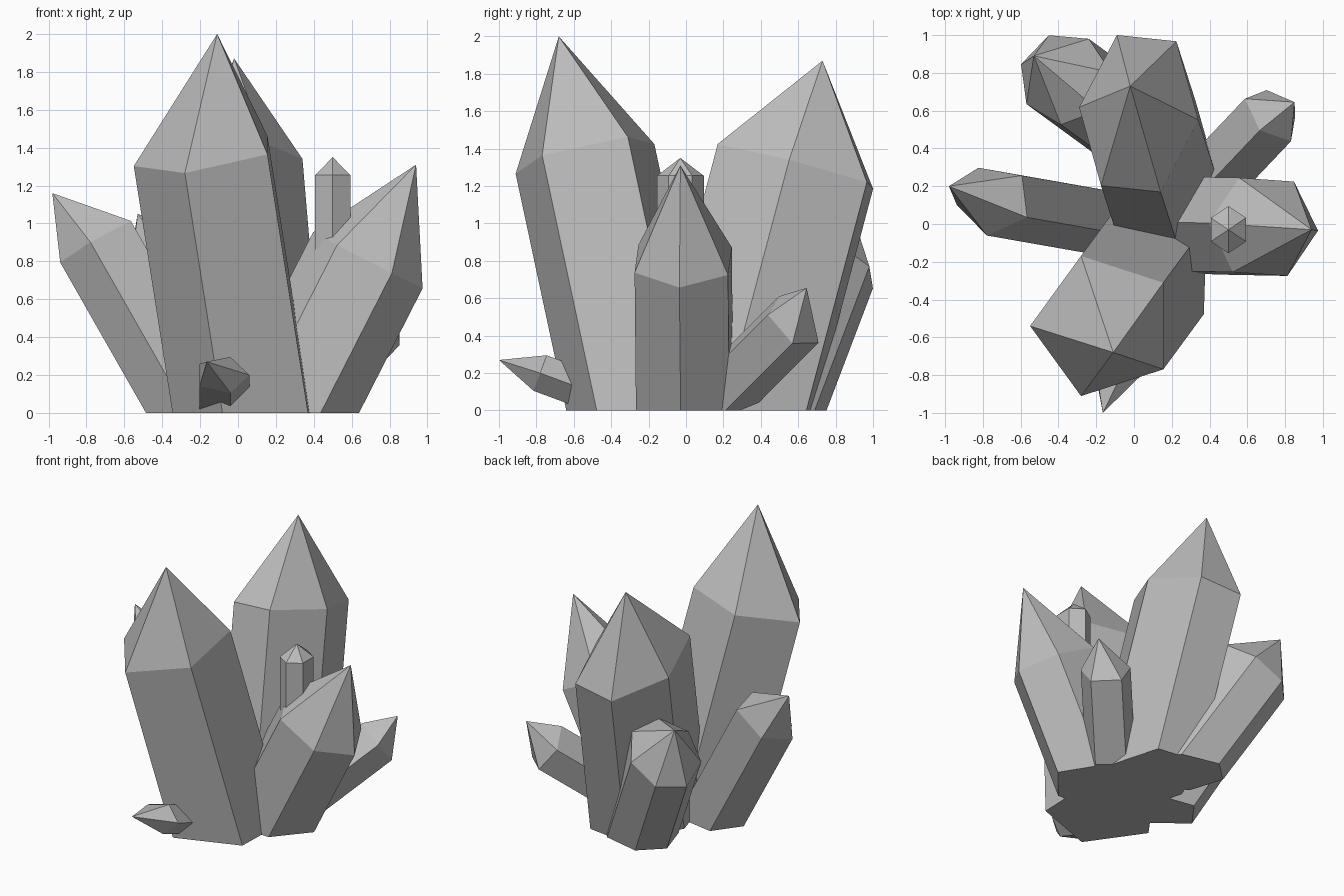
import bpy, bmesh
from math import cos, sin, radians, tau

cube = bpy.data.objects.get("Cube")
if cube:
    bpy.data.objects.remove(cube, do_unlink=True)

stone = bpy.data.materials.new("grey_crystal")
stone.use_nodes = True
stone.diffuse_color = (0.5, 0.5, 0.5, 1)
stone.node_tree.nodes["Principled BSDF"].inputs["Base Color"].default_value = (0.5, 0.5, 0.5, 1)


def crystal(name, sides, centre, lean, tip, radii, turn=0, phase=0, foot=0):
    """Leaning prism: a tilted shoulder ring, run up to a tip and down to a flat foot.
    lean is the sideways shift per unit of height."""
    bm = bmesh.new()
    shoulder, base = [], []
    t = radians(turn)
    for i in range(sides):
        a = radians(phase) + tau * i / sides
        u, v = radii[0] * cos(a), radii[1] * sin(a)
        dx, dy = u * cos(t) - v * sin(t), u * sin(t) + v * cos(t)
        # the ring lies square to the leaning axis
        x, y, z = centre[0] + dx, centre[1] + dy, centre[2] - lean[0] * dx - lean[1] * dy
        drop = z - foot
        shoulder.append(bm.verts.new((x, y, z)))
        base.append(bm.verts.new((x - lean[0] * drop, y - lean[1] * drop, foot)))
    top = bm.verts.new(tip)
    for i in range(sides):
        j = (i + 1) % sides
        bm.faces.new((base[i], base[j], shoulder[j], shoulder[i]))
        bm.faces.new((shoulder[i], shoulder[j], top))
    bm.faces.new(base[::-1])
    bmesh.ops.recalc_face_normals(bm, faces=bm.faces)
    mesh = bpy.data.meshes.new(name)
    bm.to_mesh(mesh)
    bm.free()
    mesh.materials.append(stone)
    obj = bpy.data.objects.new(name, mesh)
    bpy.context.collection.objects.link(obj)
    return obj


# Two tall crystals
crystal("front_tall_crystal", 5, (-0.16, -0.54, 1.364), (-0.157, -0.214),
        (-0.11, -0.68, 2.0), (0.39, 0.39), turn=36)
crystal("back_tall_crystal", 6, (0.025, 0.585, 1.305), (-0.085, 0.265),
        (-0.02, 0.73, 1.87), (0.317, 0.463), turn=-6)

# Medium crystals leaning outwards
crystal("left_crystal", 6, (0.685, -0.015, 0.805), (0.51, -0.01),
        (0.94, -0.03, 1.31), (0.29, 0.289), turn=-4)
crystal("right_crystal", 5, (-0.74, 0.126, 0.905), (-0.57, 0.10),
        (-0.98, 0.20, 1.16), (0.2, 0.19), turn=187)
crystal("back_right_crystal", 7, (-0.365, 0.77, 0.785), (-0.52, 0.38),
        (-0.53, 0.89, 1.05), (0.245, 0.245), turn=162)

# Small crystals
crystal("back_left_crystal", 5, (0.728, 0.575, 0.472), (0.95, 1.0),
        (0.85, 0.645, 0.655), (0.1, 0.175), turn=45, phase=40)
crystal("front_small_crystal", 5, (-0.085, -0.78, 0.2), (0, -2.7),
        (-0.165, -1.0, 0.27), (0.145, 0.037))
crystal("upright_small_crystal", 6, (0.5, -0.03, 1.255), (0, 0),
        (0.5, -0.03, 1.35), (0.125, 0.107), turn=90, foot=0.65)
